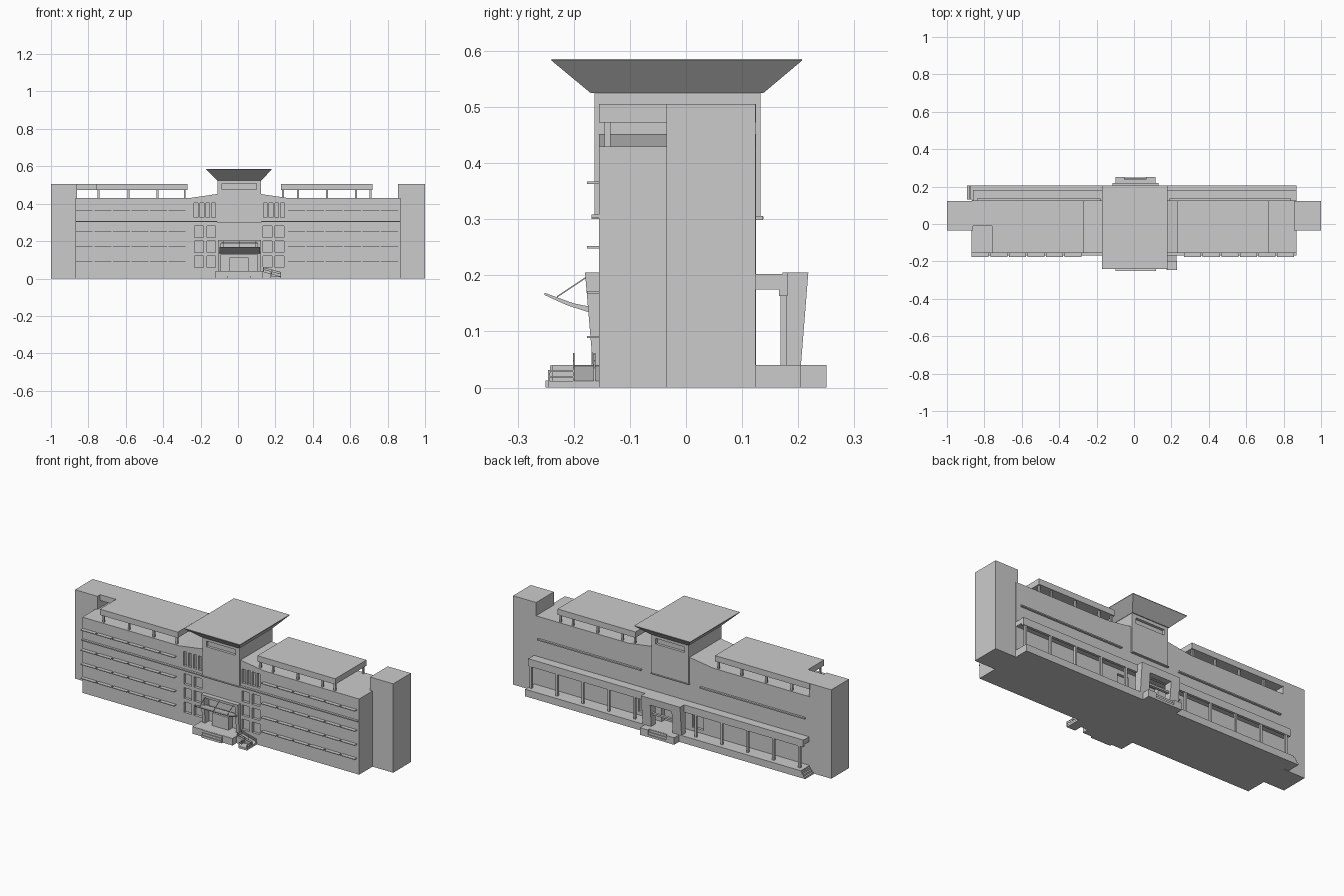
import bpy, bmesh

if "Cube" in bpy.data.objects:
    bpy.data.objects.remove(bpy.data.objects["Cube"])


def make(name, bm):
    bmesh.ops.recalc_face_normals(bm, faces=bm.faces)
    me = bpy.data.meshes.new(name)
    bm.to_mesh(me)
    bm.free()
    ob = bpy.data.objects.new(name, me)
    bpy.context.collection.objects.link(ob)
    return ob


def hexa(bm, lo, hi, z0, z1):
    """Box or frustum: lo and hi are (x0, x1, y0, y1) rectangles."""
    v = []
    for (x0, x1, y0, y1), z in ((lo, z0), (hi, z1)):
        v += [bm.verts.new(p) for p in ((x0, y0, z), (x1, y0, z), (x1, y1, z), (x0, y1, z))]
    for f in ((0, 3, 2, 1), (4, 5, 6, 7), (0, 1, 5, 4), (1, 2, 6, 5), (2, 3, 7, 6), (3, 0, 4, 7)):
        bm.faces.new([v[i] for i in f])


def boxes(name, *items):
    """Each item is x0, x1, y0, y1, z0, z1."""
    bm = bmesh.new()
    for b in items:
        hexa(bm, b[:4], b[:4], b[4], b[5])
    return make(name, bm)


def prism(name, pts, axis, a, b):
    """Extrude a profile along x (pts are y,z), y (pts are x,z) or z (pts are x,y)."""
    place = {'x': lambda p, t: (t, p[0], p[1]),
             'y': lambda p, t: (p[0], t, p[1]),
             'z': lambda p, t: (p[0], p[1], t)}[axis]
    bm = bmesh.new()
    lo = [bm.verts.new(place(p, a)) for p in pts]
    hi = [bm.verts.new(place(p, b)) for p in pts]
    bm.faces.new(lo)
    bm.faces.new(hi)
    n = len(pts)
    for i in range(n):
        bm.faces.new((lo[i], lo[(i + 1) % n], hi[(i + 1) % n], hi[i]))
    return make(name, bm)


def cut(ob, *items):
    cutter = boxes(ob.name + "_cutter", *items)
    cutter.hide_render = True
    cutter.hide_viewport = True
    m = ob.modifiers.new("openings", 'BOOLEAN')
    m.operation, m.solver, m.object = 'DIFFERENCE', 'EXACT', cutter


CX = 0.007          # axis of the central block
F, B = -0.155, 0.125  # front and back wall planes

# Main block with roof rising towards the middle
body = prism("main_block", [(-.87, 0), (.87, 0), (.87, .43), (.27, .43), (.12, .452),
                            (-.11, .452), (-.26, .43), (-.87, .43)], 'y', F, B)
holes = []
for s in (-1, 1):
    # tall narrow windows above, square windows below
    for i in range(4):
        c = CX + s * (.138 + i * .031)
        holes.append((c - .010, c + .010, F - .02, F + .015, .325, .405))
    for c in (CX + s * .15, CX + s * .215):
        for z in (.06, .14, .22):
            holes.append((c - .024, c + .024, F - .02, F + .015, z, z + .06))
    # back windows beside the portal
    c = CX + s * .17
    holes.append((c - .035, c + .035, B - .015, B + .02, .06, .15))
holes.append((-.09, .105, F - .02, F + .025, .04, .185))   # front entrance
holes.append((-.05, .065, B - .025, B + .02, .04, .165))   # back entrance
cut(body, *holes)

# End stair towers
boxes("left_end_tower", (-1, -.86, -.035, .124, 0, .505))
boxes("right_end_tower", (.869, 1, -.035, .124, 0, .43), (.855, 1, -.035, .124, .43, .505))

# Central tower and flared roof
tower = boxes("central_tower", (-.11, .124, -.163, .133, .303, .527))
cut(tower, (-.085, .098, -.2, -.148, .475, .507), (-.085, .098, .118, .2, .475, .507))
boxes("tower_ledge", (-.112, .126, -.168, .138, .300, .305))
bm = bmesh.new()
hexa(bm, (-.112, .126, -.17, .138), (-.17, .18, -.24, .207), .525, .583)
hexa(bm, (-.17, .18, -.24, .207), (-.17, .18, -.24, .207), .583, .586)
make("flared_roof", bm)

# Roof canopies on posts
prism("left_roof_canopy", [(-.865, B), (-.27, B), (-.27, F), (-.76, F), (-.76, -.01), (-.865, -.01)],
      'z', .472, .505)
boxes("right_roof_canopy", (.23, .72, F, B, .472, .505))
posts = []
for x in (-.745, -.585, -.43, -.285, .24, .32, .475, .63, .708):
    for y in (F + .01, B - .018):
        posts.append((x - .005, x + .005, y, y + .01, .428, .475))
boxes("roof_posts", *posts)

# Front sunshades in short lengths, plus the long ledges front and back
shades = []
for z in (.09, .17, .25, .365):
    for i in range(6):
        for x in (-.868 + i * .0995, .268 + i * .0995):
            shades.append((x, x + .091, -.176, F + .005, z - .002, z + .002))
boxes("front_sunshades", *shades)
boxes("long_ledges", *[(x0, x1, y0, y1, .302, .308)
                       for x0, x1 in ((-.868, -.11), (.124, .868))
                       for y0, y1 in ((-.168, F + .005),)],
      (-.84, -.18, B - .005, .137, .299, .306), (.19, .84, B - .005, .137, .299, .306))

# Front entrance portal
portal = prism("front_portal", [(F + .002, 0), (-.165, 0), (-.166, .04), (-.18, .205), (F + .002, .205)],
               'x', -.108, .124)
cut(portal, (-.09, .105, -.25, -.1, .04, .19))
boxes("front_vestibule", (-.045, .057, -.168, -.125, .04, .112))
boxes("front_portal_beam", (-.092, .107, -.168, -.15, .128, .138))

# Curved entrance canopy hung on rods
prism("entrance_canopy", [(-.252, .169), (-.225, .159), (-.2, .150), (-.16, .142), (-.16, .130),
                          (-.185, .138), (-.21, .146), (-.235, .157), (-.252, .165)], 'x', -.1, .117)
for i, x in enumerate((-.08, CX, .095)):
    prism(f"canopy_rod_{i}", [(-.23, .160), (-.17, .2), (-.17, .203), (-.23, .163)], 'x', x - .0015, x + .0015)

# Front landing and steps
boxes("front_landing", (-.12, .132, -.238, F, 0, .04))
boxes("front_steps", *[(-.055, .07, -.238 - .004 * (3 - i), -.23, 0, .013 * (i + 1)) for i in range(3)])

# Side ramp with railings
prism("side_ramp", [(.125, 0), (.228, 0), (.228, .012), (.125, .04)], 'y', -.2, F)
boxes("ramp_landing", (.175, .228, -.246, -.2, 0, .012))
for i, y in enumerate((-.2, -.163)):
    for j, h in enumerate((.01, .02)):
        prism(f"ramp_rail_{i}_{j}", [(.135, .037 + h), (.228, .012 + h), (.228, .015 + h), (.135, .040 + h)],
              'y', y - .0015, y + .0015)
boxes("ramp_rail_posts", *[(x, x + .003, y - .0015, y + .0015, 0, z)
                           for y in (-.2, -.163) for x, z in ((.135, .062), (.18, .048), (.226, .035))])
boxes("landing_rails", *[(x, x + .003, -.246, -.2, z, z + .003)
                         for x in (.175, .226) for z in (.018, .028)],
      *[(x, x + .003, -.246, -.243, 0, .031) for x in (.175, .226)])

# Rear terrace with end steps
boxes("rear_terrace", (-.865, .868, B - .005, .205, 0, .04))
boxes("rear_end_steps", *[(-.893 + i * .01, -.86, .13, .205, 0, .011 * (i + 1)) for i in range(3)])

# Rear colonnade
prism("rear_colonnade_roof", [(B - .004, .175), (.166, .175), (.166, .163), (.181, .163), (.181, .205),
                              (.172, .205), (.172, .202), (B - .004, .202)], 'x', -.862, .868)
boxes("rear_columns", *[(x - .006, x + .006, .168, .180, .04, .17)
                        for k in range(5) for x in (CX - .192 - k * .163, CX + .192 + k * .163)])

# Rear portal, landing and steps
rear = prism("rear_portal", [(.168, .03), (.204, .03), (.218, .205), (.18, .205), (.18, .2), (.168, .2)],
             'x', -.115, .13)
cut(rear, (-.06, .075, .1, .3, .035, .165))
boxes("rear_portal_bar", (-.065, .08, .185, .2, .105, .115))
boxes("rear_landing", (-.1, .115, .2, .235, 0, .04))
boxes("rear_steps", *[(-.05, .065, .23, .239 + .005 * (2 - i), 0, .013 * (i + 1)) for i in range(3)])
boxes("rear_step_walls", (-.1, -.05, .2, .25, 0, .04), (.065, .115, .2, .25, 0, .04))
